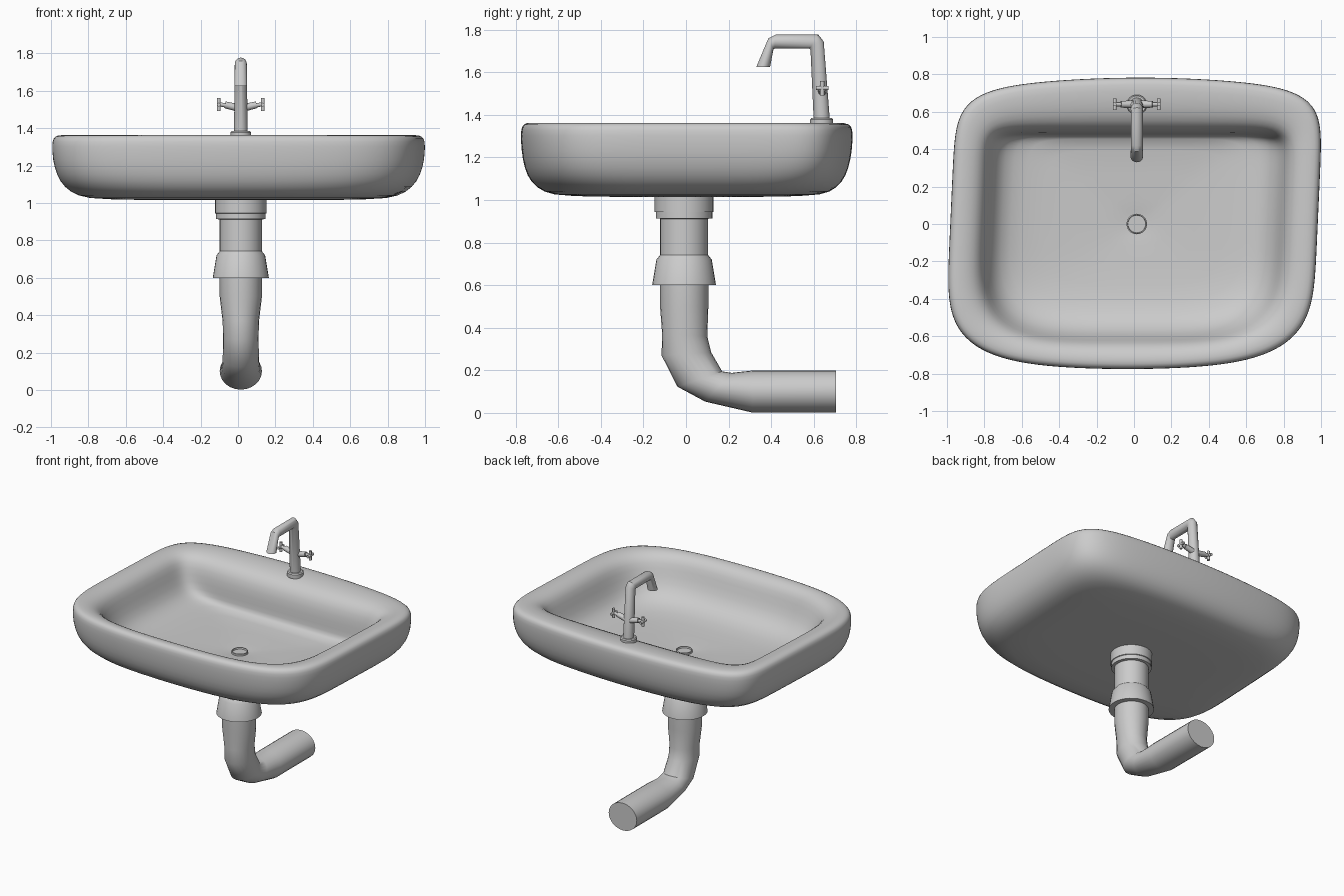
import bpy, bmesh
from math import sin, cos, pi
from mathutils import Vector

if "Cube" in bpy.data.objects:
    bpy.data.objects.remove(bpy.data.objects["Cube"])

CX = 0.015  # shared axis of tap, drain and pipe


def loft(name, rings, angle=35, subdiv=0):
    """Skin a list of equal-length point rings and cap both ends."""
    bm = bmesh.new()
    vs = [[bm.verts.new(p) for p in r] for r in rings]
    n = len(vs[0])
    for a, b in zip(vs, vs[1:]):
        for i in range(n):
            j = (i + 1) % n
            bm.faces.new((a[i], a[j], b[j], b[i]))
    bm.faces.new(vs[0])
    bm.faces.new(vs[-1])
    bmesh.ops.recalc_face_normals(bm, faces=bm.faces)
    me = bpy.data.meshes.new(name)
    bm.to_mesh(me)
    bm.free()
    ob = bpy.data.objects.new(name, me)
    bpy.context.collection.objects.link(ob)
    bpy.ops.object.select_all(action='DESELECT')
    ob.select_set(True)
    bpy.context.view_layer.objects.active = ob
    bpy.ops.object.shade_smooth_by_angle(angle=angle * pi / 180)
    if subdiv:
        m = ob.modifiers.new("smooth", 'SUBSURF')
        m.levels = m.render_levels = subdiv
    return ob


def outline(hx, yb, yf, nb, nf, bow, z, n=120):
    """Plan outline of the basin: squarer back, rounder front, bowed, slightly skewed."""
    pts = []
    for i in range(n):
        c, s = cos(2 * pi * i / n), sin(2 * pi * i / n)
        e, hy = (nb, yb) if s >= 0 else (nf, yf)
        r = (abs(c) ** e + abs(s) ** e) ** (-1 / e)
        y = r * s * hy * (1 - bow * (r * c) ** 2)
        x = r * c * hx + 0.045 * y
        pts.append((x + (CX if hx < 0.2 else 0), y, z))
    return pts


def tube(name, sections, n=24):
    """Tube in the yz plane; section = outer (y, z), inner (y, z), half width."""
    rings = []
    for oy, oz, iy, iz, w in sections:
        c = Vector((CX, (oy + iy) / 2, (oz + iz) / 2))
        d = Vector((0, (oy - iy) / 2, (oz - iz) / 2))
        rings.append([c + d * cos(2 * pi * i / n) + Vector((w * sin(2 * pi * i / n), 0, 0))
                      for i in range(n)])
    return loft(name, rings)


def turned(name, y, profile, n=32):
    """Vertical lathe from (radius, z) pairs."""
    return loft(name, [[(CX + r * cos(2 * pi * i / n), y + r * sin(2 * pi * i / n), z)
                        for i in range(n)] for r, z in profile])


def rod(name, a, b, ra, rb=None, n=12):
    a, b = Vector(a), Vector(b)
    q = (b - a).to_track_quat('Z', 'Y')
    rings = [[p + q @ Vector((r * cos(2 * pi * i / n), r * sin(2 * pi * i / n), 0))
              for i in range(n)] for p, r in ((a, ra), (b, rb or ra))]
    return loft(name, rings)


# Basin: underside, outer wall, rim, bowl and drain hollow
loft("basin", [outline(*r) for r in (
    (.12, .12, .12, 2, 2, 0, 1.015),
    (.74, .59, .58, 5, 4, .1, 1.015),
    (.85, .68, .67, 6, 4.5, .1, 1.036),
    (.92, .735, .73, 7, 4.8, .1, 1.083),
    (.96, .765, .76, 8, 5, .1, 1.15),
    (.98, .78, .773, 8, 5, .1, 1.23),
    (.984, .784, .777, 8, 5, .1, 1.31),
    (.978, .779, .772, 8, 5, .1, 1.347),
    (.955, .755, .752, 8, 5, .1, 1.364),
    (.90, .67, .71, 8, 4.6, .08, 1.363),
    (.85, .585, .67, 9, 4.4, .05, 1.347),
    (.81, .52, .635, 12, 4.2, .02, 1.31),
    (.785, .487, .61, 14, 4, 0, 1.23),
    (.745, .48, .565, 14, 4, 0, 1.13),
    (.67, .474, .48, 12, 4, 0, 1.075),
    (.52, .45, .35, 8, 4, 0, 1.05),
    (.11, .08, .08, 2, 2, 0, 1.04),
    (.06, .06, .06, 2, 2, 0, 1.03))], angle=180, subdiv=1)

# Drain ring with sunk centre
turned("drain_ring", 0, ((.055, 1.025), (.055, 1.045), (.049, 1.047), (.047, 1.036)))

# Waste fitting under the basin
PY = -0.009
turned("waste_cap", PY, ((.138, 1.02), (.138, .945), (.133, .943), (.133, .914), (.112, .912)))
turned("waste_pipe", PY, ((.113, .93), (.113, .70)))
turned("waste_collar", PY, ((.113, .742), (.13, .72), (.15, .60), (.11, .60)))

# Bent outlet pipe
tube("outlet_pipe", (
    (-.122, .64, .105, .64, .113),
    (-.122, .50, .105, .50, .113),
    (-.112, .37, .10, .36, .097),
    (-.115, .27, .118, .285, .095),
    (-.04, .123, .17, .195, .097),
    (.09, .053, .215, .188, .103),
    (.31, .002, .32, .20, .113),
    (.705, .002, .705, .20, .113)))

# Tap body and spout
turned("tap_base", .637, ((.054, 1.35), (.054, 1.378), (.048, 1.385)))
tube("tap_spout", (
    (.676, 1.375, .60, 1.375, .036),
    (.647, 1.745, .585, 1.705, .033),
    (.622, 1.777, .58, 1.711, .032),
    (.42, 1.777, .416, 1.711, .032),
    (.387, 1.76, .411, 1.709, .032),
    (.33, 1.625, .395, 1.625, .034)))

# Mirrored cross handles
for side, s in (("left", -1), ("right", 1)):
    def at(dx, z, y=.64):
        return (CX + s * dx, y, z)
    rod(side + "_handle_stem", at(0, 1.505), at(.085, 1.525), .021, .018)
    rod(side + "_handle_neck", at(.08, 1.522), at(.125, 1.529), .011)
    rod(side + "_handle_bar_upright", at(.118, 1.492), at(.118, 1.56), .010)
    rod(side + "_handle_bar_across", at(.118, 1.526, .61), at(.118, 1.526, .67), .010)
